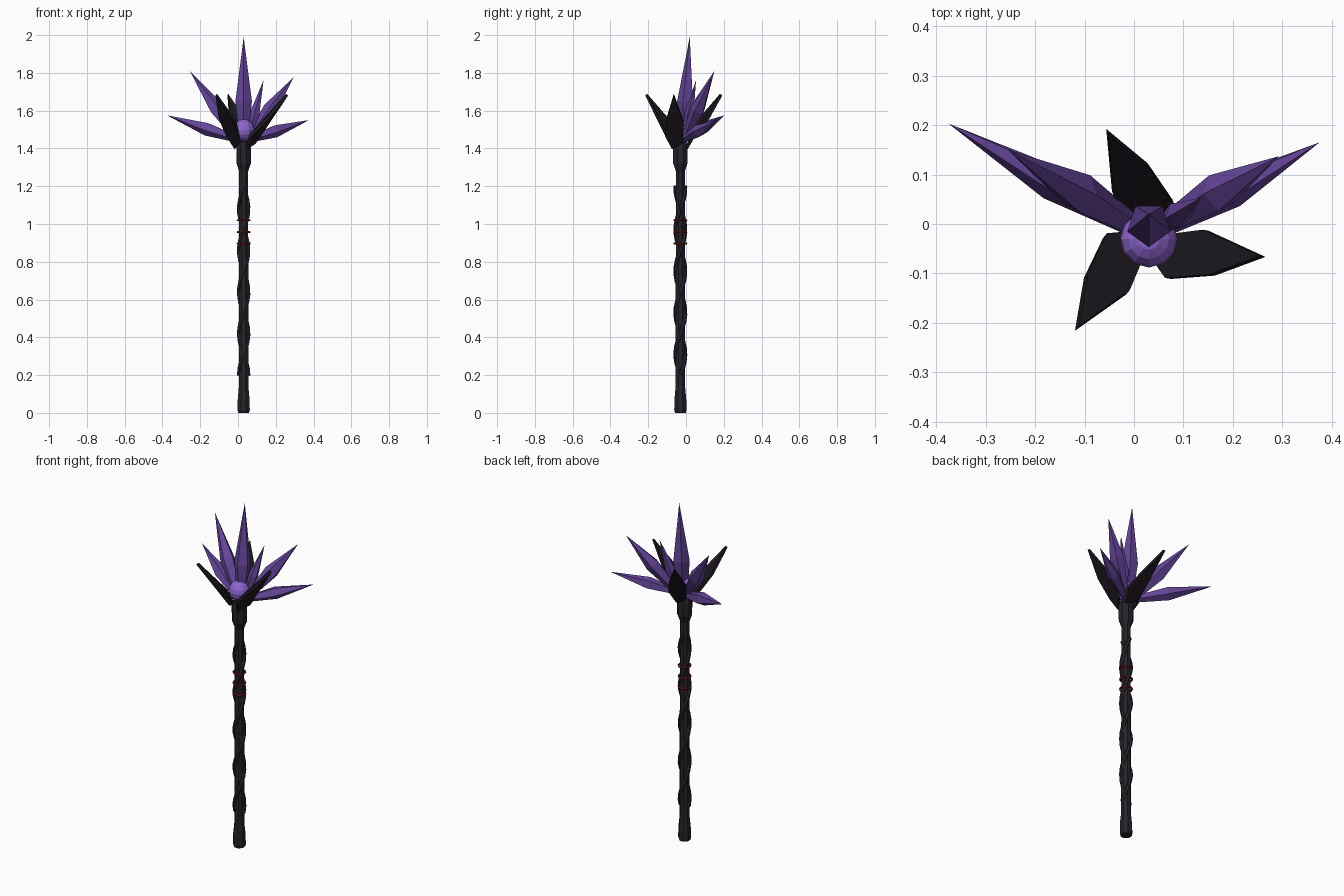
import bpy, bmesh, math
from mathutils import Vector

if "Cube" in bpy.data.objects:
    bpy.data.objects.remove(bpy.data.objects["Cube"])

CX, CY = 0.03, -0.03


def material(name, rgb):
    m = bpy.data.materials.new(name)
    m.diffuse_color = (*rgb, 1)
    m.use_nodes = True
    m.node_tree.nodes["Principled BSDF"].inputs["Base Color"].default_value = m.diffuse_color
    return m


WOOD = material("dark_wood", (0.020, 0.017, 0.024))
LEAF = material("black_leaf", (0.012, 0.010, 0.014))
CRYSTAL = material("purple_crystal", (0.13, 0.06, 0.32))
ORB = material("bright_orb", (0.27, 0.13, 0.62))
RED = material("red_band", (0.22, 0.015, 0.015))


def finish(name, bm, mat):
    bmesh.ops.recalc_face_normals(bm, faces=bm.faces)
    me = bpy.data.meshes.new(name)
    bm.to_mesh(me)
    bm.free()
    me.materials.append(mat)
    ob = bpy.data.objects.new(name, me)
    bpy.context.collection.objects.link(ob)
    return ob


def loft(name, stations, sides, mat, phase=0.0):
    """Skin rings given as (centre, axis, radius); radius 0 makes a point."""
    bm = bmesh.new()
    rings = []
    for c, axis, r in stations:
        c, axis = Vector(c), Vector(axis).normalized()
        if r == 0:
            rings.append([bm.verts.new(c)] * sides)
            continue
        u = axis.cross(Vector((1, 0, 0))).normalized()
        v = axis.cross(u)
        rings.append([bm.verts.new(c + r * (u * math.cos(a) + v * math.sin(a)))
                      for a in (phase + math.tau * i / sides for i in range(sides))])
    for a, b in zip(rings, rings[1:]):
        for i in range(sides):
            j = (i + 1) % sides
            quad = list(dict.fromkeys((a[i], a[j], b[j], b[i])))
            bm.faces.new(quad)
    for ring in (rings[0], rings[-1]):
        if len(set(ring)) > 2:
            bm.faces.new(ring)
    return finish(name, bm, mat)


# Shaft with flared foot and thick head
profile = [(0, 0.031), (0.015, 0.035), (0.07, 0.034), (0.14, 0.027), (0.6, 0.027),
           (0.88, 0.026), (1.04, 0.026), (1.28, 0.026), (1.32, 0.041), (1.40, 0.042), (1.44, 0.030)]
loft("shaft", [((CX, CY, z), (0, 0, 1), r) for z, r in profile], 8, WOOD, math.pi / 8)

# Two strands twisting round the shaft
PITCH, STEPS = 0.44, 28
for k in range(2):
    path = []
    for i in range(STEPS + 1):
        z = 0.20 + 1.0 * i / STEPS
        a = math.tau * (z - 0.20) / PITCH + math.pi * k
        w = math.tau / PITCH * 0.025
        path.append(((CX + 0.025 * math.cos(a), CY + 0.025 * math.sin(a), z),
                     (-w * math.sin(a), w * math.cos(a), 1), 0.012))
    loft(f"twisted_strand_{k + 1}", path, 6, WOOD)

# Red grip bands
for i, z in enumerate((0.897, 0.957, 1.02)):
    bpy.ops.mesh.primitive_torus_add(location=(CX, CY, z), major_radius=0.032, minor_radius=0.0055,
                                     major_segments=12, minor_segments=6)
    bpy.context.object.name = f"grip_band_{i + 1}"
    bpy.context.object.data.materials.append(RED)

# Orb in front of the crystals
bpy.ops.mesh.primitive_uv_sphere_add(segments=12, ring_count=8, radius=0.058, location=(CX, CY, 1.497))
bpy.context.object.name = "orb"
bpy.context.object.data.materials.append(ORB)

# Crystal fan: base, tip, widest radius, position of widest ring
crystals = {
    "crystal_centre": ((0.03, -0.015, 1.42), (0.03, 0.02, 1.99), 0.046, 0.40),
    "crystal_left_high": ((0.01, -0.01, 1.44), (-0.255, 0.15, 1.81), 0.042, 0.45),
    "crystal_left_low": ((0.01, -0.015, 1.445), (-0.375, 0.203, 1.575), 0.037, 0.45),
    "crystal_right_high": ((0.05, -0.01, 1.44), (0.293, 0.137, 1.775), 0.040, 0.50),
    "crystal_right_low": ((0.05, -0.015, 1.445), (0.375, 0.165, 1.55), 0.035, 0.45),
    "crystal_right_small": ((0.05, -0.01, 1.44), (0.135, 0.053, 1.76), 0.027, 0.45),
}
for name, (base, tip, r, t) in crystals.items():
    b, e = Vector(base), Vector(tip)
    d = e - b
    loft(name, [(b, d, r * 0.45), (b + d * t, d, r), (e, d, 0)], 5, CRYSTAL, math.pi)

# Three dark leaf blades: outline as (outward, sideways, height)
outline = [(0.02, -0.04, 1.40), (0.052, -0.072, 1.47), (0.138, -0.050, 1.56),
           (0.232, 0.005, 1.685), (0.110, 0.037, 1.54), (0.055, 0.020, 1.43)]
for k in range(3):
    a = math.radians(110 + 120 * k)
    c, s = math.cos(a), math.sin(a)
    bm = bmesh.new()
    front, back = [], []
    for u, v, z in outline:
        for side, off in ((front, 0.008), (back, -0.008)):
            du, dz = u + off * 0.8, z - off * 0.6
            side.append(bm.verts.new((CX + du * c - v * s, CY + du * s + v * c, dz)))
    n = len(outline)
    bm.faces.new(front)
    bm.faces.new(back)
    for i in range(n):
        j = (i + 1) % n
        bm.faces.new((front[i], front[j], back[j], back[i]))
    finish(f"leaf_blade_{k + 1}", bm, LEAF)
